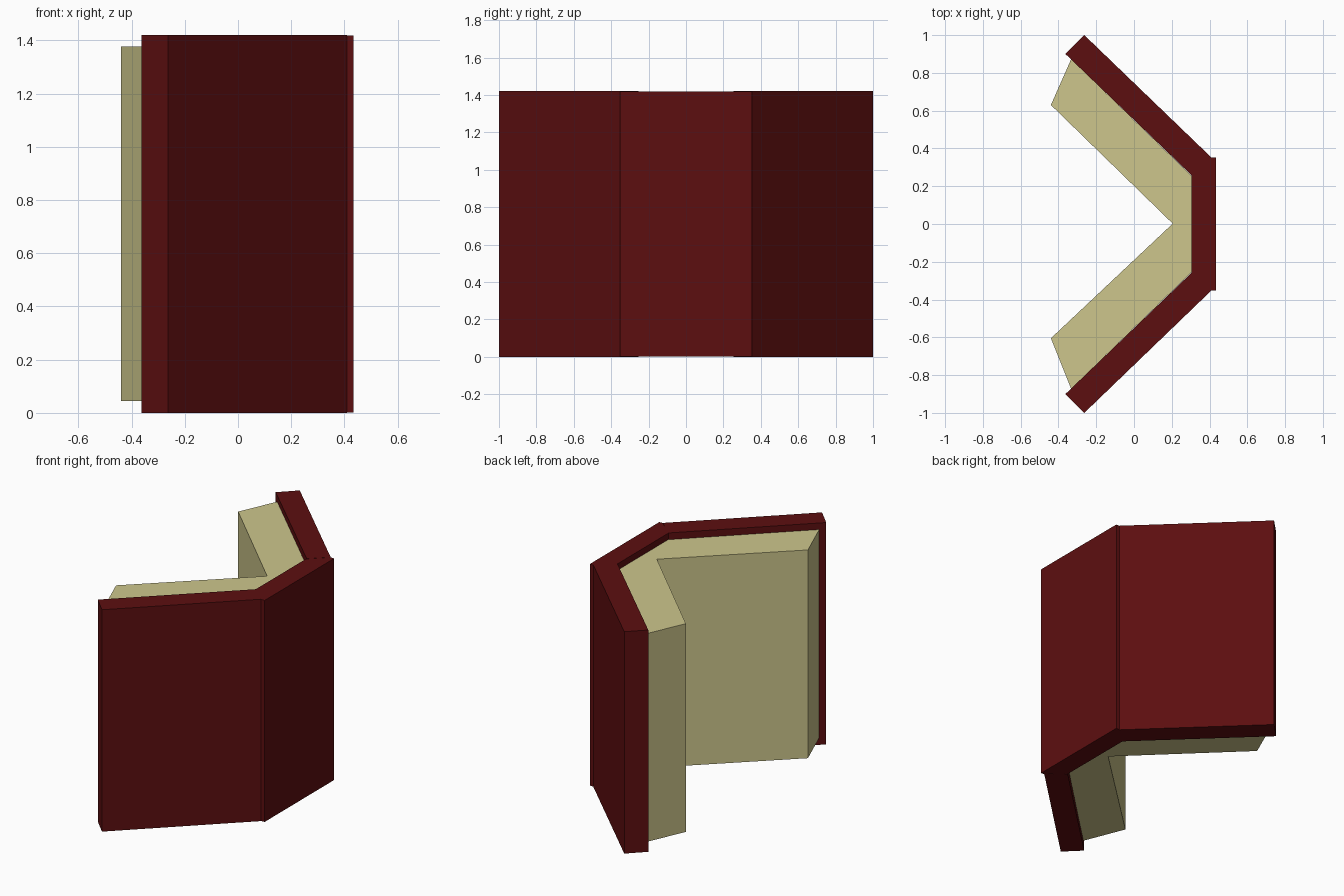
import bpy, bmesh

if "Cube" in bpy.data.objects:
    bpy.data.objects.remove(bpy.data.objects["Cube"])


def material(name, rgb):
    m = bpy.data.materials.new(name)
    m.diffuse_color = (*rgb, 1.0)
    m.use_nodes = True
    m.node_tree.nodes["Principled BSDF"].inputs["Base Color"].default_value = m.diffuse_color
    return m


def prism(name, outline, z0, z1, mat):
    """Extrude a flat outline straight up from z0 to z1."""
    bm = bmesh.new()
    face = bm.faces.new([bm.verts.new((x, y, z0)) for x, y in outline])
    res = bmesh.ops.extrude_face_region(bm, geom=[face])
    top = [v for v in res["geom"] if isinstance(v, bmesh.types.BMVert)]
    bmesh.ops.translate(bm, verts=top, vec=(0, 0, z1 - z0))
    bmesh.ops.recalc_face_normals(bm, faces=bm.faces)
    mesh = bpy.data.meshes.new(name)
    bm.to_mesh(mesh)
    bm.free()
    mesh.materials.append(mat)
    obj = bpy.data.objects.new(name, mesh)
    bpy.context.collection.objects.link(obj)
    return obj


red = material("dark red cover", (0.108, 0.0045, 0.005))
cream = material("cream paper", (0.61, 0.565, 0.262))
HEIGHT = 1.42

# Spine slab
prism("spine", [(0.305, -0.352), (0.435, -0.352), (0.435, 0.352), (0.305, 0.352)],
      0.001, HEIGHT - 0.001, red)

# Two opened cover boards, mirrored across y
board = [(-0.263, 1.0), (0.41, 0.352), (0.308, 0.255), (-0.363, 0.9)]
for side, s in (("back", 1), ("front", -1)):
    prism(side + "_cover", [(x, y * s) for x, y in board], 0, HEIGHT, red)

# Page block: V-shaped, with slanted fore edges
prism("pages", [(0.305, -0.255), (0.305, 0.255), (-0.333, 0.872), (-0.44, 0.63),
                (0.205, 0.002), (-0.44, -0.605), (-0.333, -0.872)],
      0.045, 1.378, cream)
